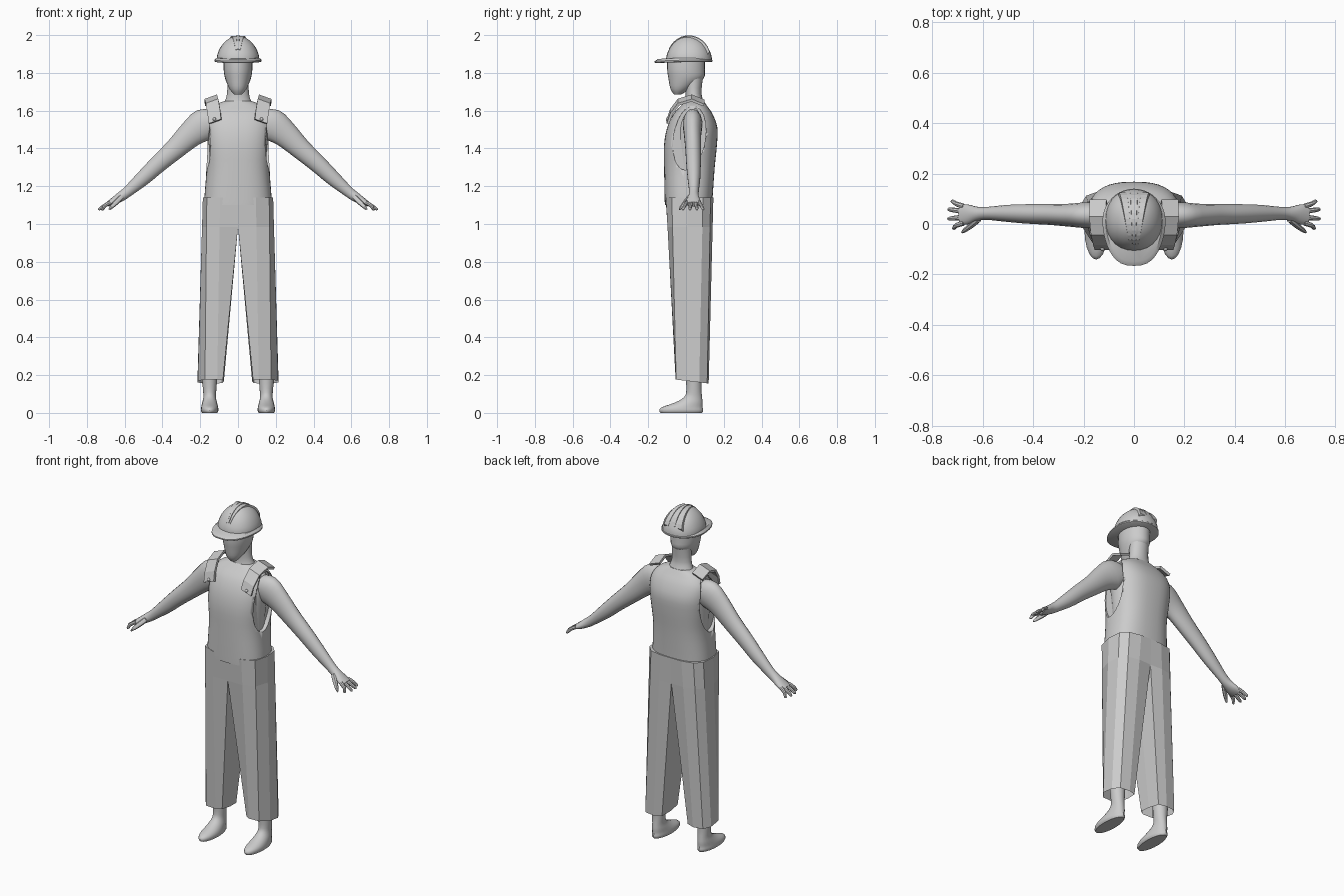
import bpy, bmesh, math
from mathutils import Vector

cube = bpy.data.objects.get("Cube")
if cube:
    bpy.data.objects.remove(cube)

grey = bpy.data.materials.new("plain grey")
grey.use_nodes = True
grey.diffuse_color = (0.6, 0.6, 0.6, 1)
grey.node_tree.nodes["Principled BSDF"].inputs["Base Color"].default_value = (0.6, 0.6, 0.6, 1)


def finish(name, bm, smooth=True, mirror=False):
    bmesh.ops.recalc_face_normals(bm, faces=bm.faces)
    mesh = bpy.data.meshes.new(name)
    bm.to_mesh(mesh)
    bm.free()
    obj = bpy.data.objects.new(name, mesh)
    bpy.context.collection.objects.link(obj)
    mesh.materials.append(grey)
    bpy.ops.object.select_all(action='DESELECT')
    obj.select_set(True)
    bpy.context.view_layer.objects.active = obj
    if smooth:
        bpy.ops.object.shade_smooth_by_angle(angle=math.radians(40))
    if mirror:
        obj.modifiers.new("Mirror", 'MIRROR').use_mirror_merge = False
    return obj


def bridge(rings, caps=(True, True)):
    """Join a list of point rings into one skin."""
    bm = bmesh.new()
    loops = [[bm.verts.new(p) for p in ring] for ring in rings]
    n = len(loops[0])
    for a, b in zip(loops, loops[1:]):
        for i in range(n):
            j = (i + 1) % n
            bm.faces.new((a[i], a[j], b[j], b[i]))
    for loop, wanted in zip((loops[0], loops[-1]), caps):
        if wanted:
            bm.faces.new(loop)
    return bm


def refine(rows, steps):
    """Smooth curve through rows of numbers."""
    rows = [Vector(r) for r in rows]
    out = []
    for i in range(len(rows) - 1):
        p0, p1 = rows[max(i - 1, 0)], rows[i]
        p2, p3 = rows[i + 1], rows[min(i + 2, len(rows) - 1)]
        for k in range(steps):
            t = k / steps
            out.append(p1 + (p2 - p0) * t / 2 + (p0 * 2 - p1 * 5 + p2 * 4 - p3) * t * t / 2
                       + (p1 * 3 - p0 - p2 * 3 + p3) * t ** 3 / 2)
    return out + [rows[-1]]


def loft(name, rows, n=24, power=1.0, steps=3, follow=False, **opts):
    """Rows are x, y, z, half width, half depth; follow tilts rings along the path."""
    rows = refine(rows, steps)
    rings = []
    for i, (x, y, z, w, d) in enumerate(rows):
        u = Vector((1, 0, 0))
        if follow:
            a, b = rows[max(i - 1, 0)], rows[min(i + 1, len(rows) - 1)]
            u = Vector((a[2] - b[2], 0, b[0] - a[0])).normalized()
        ring = []
        for k in range(n):
            t = math.tau * k / n
            c, s = math.cos(t), math.sin(t)
            c, s = (math.copysign(abs(v) ** power, v) for v in (c, s))
            ring.append(Vector((x, y, z)) + u * w * c + Vector((0, d * s, 0)))
        rings.append(ring)
    return finish(name, bridge(rings), **opts)


# Head and neck
loft("head", [(0, -.045, 1.685, .02, .018), (0, -.03, 1.715, .045, .052), (0, 0, 1.77, .068, .093),
              (0, 0, 1.82, .076, .1), (0, 0, 1.9, .075, .1)])
loft("neck", [(0, .045, 1.58, .1, .07), (0, .045, 1.64, .074, .052), (0, .04, 1.69, .058, .042),
              (0, .04, 1.78, .056, .05)])

# Torso under the vest, then the vest with armholes
loft("torso", [(0, .02, 1.2, .14, .09), (0, .02, 1.42, .155, .11), (0, .03, 1.54, .165, .1),
               (0, .04, 1.61, .145, .06), (0, .045, 1.645, .08, .04)])
vest = loft("vest", [(0, .014, 1.1, .178, .126), (0, .014, 1.14, .178, .127), (0, .018, 1.3, .167, .134),
                     (0, .024, 1.42, .176, .14), (0, .033, 1.51, .182, .133), (0, .037, 1.58, .174, .105),
                     (0, .042, 1.625, .135, .07), (0, .045, 1.65, .075, .05)], n=40, power=.78)
for side in (-1, 1):
    hole = []
    for x in (.14, .3):
        hole.append([(side * x, .018 + .085 * math.cos(t) + .02 * math.sin(t), 1.455 + .17 * math.sin(t))
                     for t in (math.tau * k / 24 for k in range(24))])
    cutter = finish("armhole_cutter", bridge(hole))
    cutter.hide_render = True
    cut = vest.modifiers.new("Armhole", 'BOOLEAN')
    cut.operation, cut.object, cut.solver = 'DIFFERENCE', cutter, 'EXACT'
    bpy.context.view_layer.objects.active = vest
    bpy.ops.object.modifier_apply(modifier=cut.name)
    bpy.data.objects.remove(cutter)

# Arms with hands
loft("arm", [(.12, .035, 1.54, .06, .05), (.18, .035, 1.525, .085, .052), (.25, .035, 1.475, .07, .046),
             (.33, .038, 1.4, .056, .042), (.42, .04, 1.32, .047, .039), (.5, .042, 1.245, .04, .034),
             (.58, .042, 1.175, .029, .026), (.62, .04, 1.145, .026, .028), (.66, .038, 1.12, .02, .04),
             (.69, .038, 1.105, .013, .04)], n=18, follow=True, mirror=True)
for label, y, reach in (("index", .004, .72), ("middle", .027, .738), ("ring", .05, .738), ("little", .07, .725)):
    spread = (y - .037) * .3
    loft(label + "_finger", [(.675, y, 1.115, .011, .011), (.705, y + spread, 1.098, .01, .01),
                             (reach - .006, y + spread * 2, 1.08, .008, .008),
                             (reach, y + spread * 2, 1.074, .003, .003)],
         n=8, steps=2, follow=True, mirror=True)
loft("thumb", [(.615, .02, 1.145, .014, .014), (.645, -.005, 1.115, .014, .013),
               (.67, -.024, 1.09, .01, .01), (.682, -.033, 1.076, .004, .004)],
     n=8, follow=True, mirror=True)

# Shoulder straps, flat ribbons folded over the top
ribs = []
for x, y, z, ny, nz in ((.12, -.089, 1.54, -.95, .3), (.126, -.072, 1.59, -.9, .5), (.135, -.035, 1.64, -.6, .8),
                        (.142, .03, 1.66, 0, 1), (.14, .09, 1.635, .5, .85)):
    base, up = Vector((x, y, z)), Vector((.2, ny, nz)).normalized()
    across = Vector((.033, 0, -.012))
    ribs.append([base - across, base + across, base + across + up * .014, base - across + up * .014])
finish("shoulder_strap", bridge(ribs), smooth=False, mirror=True)
bm = bmesh.new()
bmesh.ops.create_uvsphere(bm, u_segments=12, v_segments=6, radius=.009)
bmesh.ops.translate(bm, verts=bm.verts, vec=(.125, -.098, 1.555))
finish("strap_button", bm, mirror=True)

# Faceted trousers: one leg, mirrored
waist = [(0, -.108), (.095, -.106), (.165, -.075), (.186, .01), (.178, .09), (.14, .13), (.07, .145), (0, .145), (0, .02)]
hem = [(.08, -.035), (.11, -.055), (.175, -.052), (.213, .0), (.215, .07), (.19, .112), (.13, .12), (.085, .105), (.075, .035)]
fork = .16
crotch = [(a[0] + (b[0] - a[0]) * fork if a[0] else 0, a[1] + (b[1] - a[1]) * fork) for a, b in zip(waist, hem)]
leg = [[(x, y, 1.14) for x, y in waist], [(x, y, .985) for x, y in crotch],
       [(x, y, .17 - .12 * y) for x, y in hem]]
finish("trouser_leg", bridge(leg, caps=(True, False)), smooth=False, mirror=True)

# Shins and bare feet
loft("foot", [(.15, -.025, 0, .04, .11), (.15, -.025, .012, .046, .116), (.15, -.02, .03, .045, .108),
              (.15, .015, .055, .039, .073), (.15, .038, .085, .033, .047), (.15, .042, .13, .036, .04),
              (.15, .04, .25, .045, .045), (.14, .04, .5, .05, .05)], n=20, mirror=True)

# Helmet shell, rim with peak, and crown ridges
loft("helmet_shell", [(0, .016, 1.86, .113, .122), (0, .016, 1.895, .11, .118), (0, .016, 1.935, .093, .1),
                      (0, .015, 1.967, .067, .073), (0, .013, 1.988, .036, .04), (0, .012, 1.997, .004, .004)],
     n=28, power=.92)


def rim(scale, z):
    pts = []
    for k in range(40):
        t = math.tau * k / 40
        c, s = math.cos(t), math.sin(t)
        peak = max(0, -s) ** 1.5
        x = .125 * c if s >= 0 else .125 * math.copysign(abs(c) ** .75, c)
        pts.append((x * scale, .012 + (.128 * s - .05 * peak) * scale, z - .006 * peak))
    return pts


finish("helmet_rim", bridge([rim(.97, 1.858), rim(1, 1.861), rim(1, 1.868), rim(.9, 1.88)]))
for label, slant in (("left", .035), ("centre", 0), ("right", -.035)):
    rows = []
    for k in range(13):
        t = math.radians(25 + 135 * k / 12)
        flare = k / 12
        y, z = .015 - .117 * math.cos(t), 1.87 + .125 * math.sin(t)
        x = slant * (.25 + flare)
        half = .004 + .011 * flare
        drop = .018 if slant else .012
        rows.append([(x - half * 1.3, y * .9, z - drop), (x - half, y, z + (.004 if not slant else 0)),
                     (x + half, y, z + (.004 if not slant else 0)), (x + half * 1.3, y * .9, z - drop)])
    finish(label + "_crown_ridge", bridge(rows), smooth=False)

# Raised front plate on the helmet
plate = []
for x in (-.05, -.025, 0, .025, .05):
    y = -.106 + x * x * 5
    plate.append([(x, y, 1.87), (x, y + .012, 1.912), (x, y + .045, 1.912), (x, y + .04, 1.87)])
finish("helmet_front_plate", bridge(plate), smooth=False)
